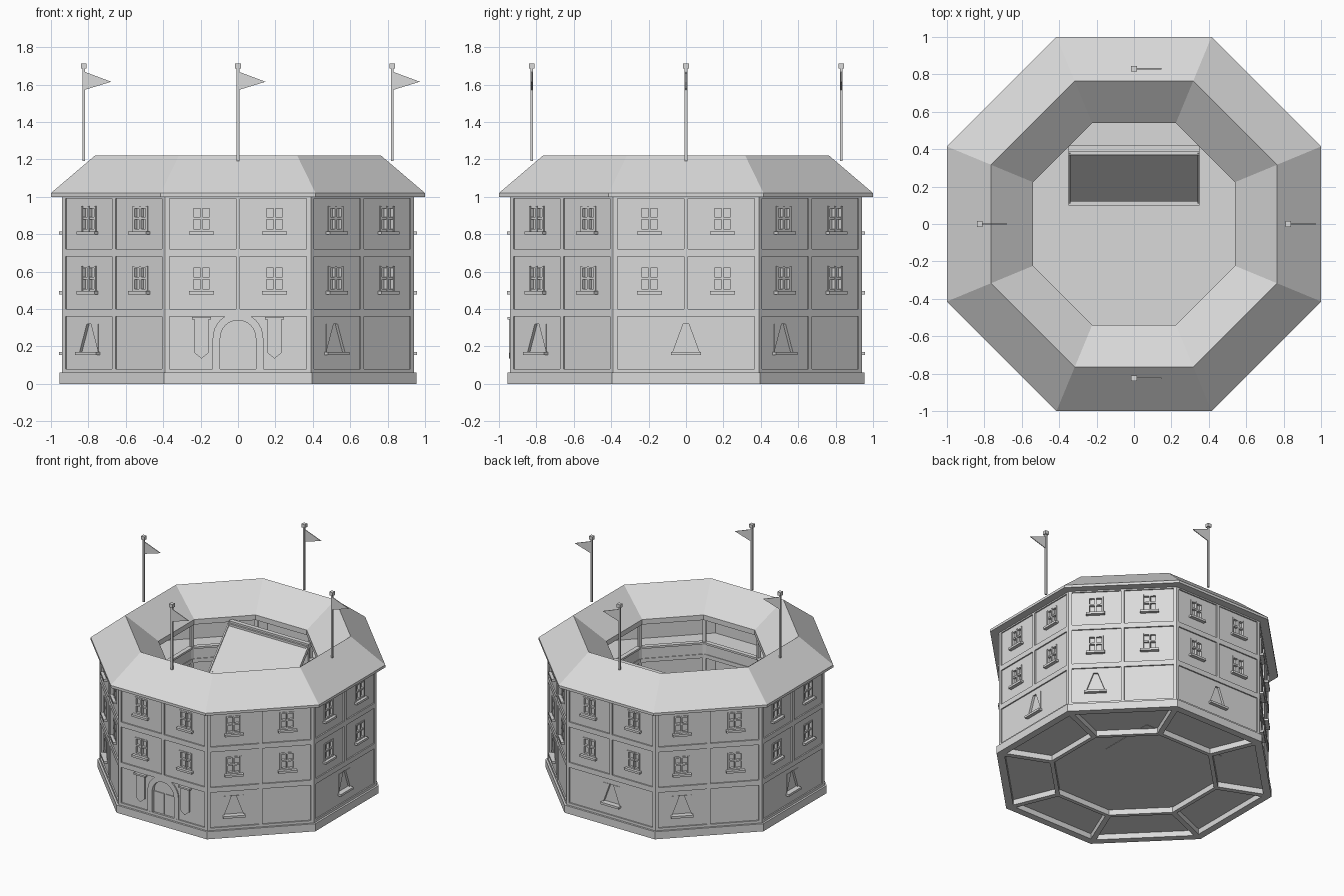
import bpy, bmesh, math
from mathutils import Matrix, Vector

cube = bpy.data.objects.get("Cube")
if cube:
    bpy.data.objects.remove(cube, do_unlink=True)

stone = bpy.data.materials.new("pale grey")
stone.use_nodes = True
GREY = (0.7, 0.7, 0.7, 1)
stone.diffuse_color = GREY
for node in stone.node_tree.nodes:
    if node.type == 'BSDF_PRINCIPLED':
        node.inputs["Base Color"].default_value = GREY

SIDES = range(8)
COS = math.cos(math.pi / 8)
WALL, FRAME = 0.93, 0.94


def turn(k):
    """Local frame of side k: x runs along the side, -y points outward."""
    return Matrix.Rotation(k * math.pi / 4, 4, 'Z')


def prism(bm, pts, y0, y1, m=Matrix()):
    """Extrude an x-z outline from y0 to y1."""
    a = [bm.verts.new(m @ Vector((x, y0, z))) for x, z in pts]
    b = [bm.verts.new(m @ Vector((x, y1, z))) for x, z in pts]
    bm.faces.new(a)
    bm.faces.new(b[::-1])
    for i in range(len(a)):
        j = (i + 1) % len(a)
        bm.faces.new((a[i], b[i], b[j], a[j]))


def box(bm, x0, x1, y0, y1, z0, z1, m=Matrix()):
    prism(bm, [(x0, z0), (x1, z0), (x1, z1), (x0, z1)], y0, y1, m)


def ring(bm, profile):
    """Sweep an (apothem, height) outline round the octagon."""
    loops = []
    for k in SIDES:
        t = (k + 0.5) * math.pi / 4
        loops.append([bm.verts.new((r / COS * math.cos(t), r / COS * math.sin(t), z))
                      for r, z in profile])
    n = len(profile)
    for k in SIDES:
        a, b = loops[k], loops[(k + 1) % 8]
        for i in range(n):
            j = (i + 1) % n
            bm.faces.new((a[i], b[i], b[j], a[j]))


def band(bm, r0, r1, z0, z1):
    ring(bm, [(r0, z0), (r1, z0), (r1, z1), (r0, z1)])


def finish(name, bm):
    bmesh.ops.recalc_face_normals(bm, faces=bm.faces)
    me = bpy.data.meshes.new(name)
    bm.to_mesh(me)
    bm.free()
    me.materials.append(stone)
    ob = bpy.data.objects.new(name, me)
    bpy.context.collection.objects.link(ob)
    return ob


def arch(r, base, centre=0.245, steps=16):
    top = [(r * math.cos(math.pi * i / steps), centre + r * math.sin(math.pi * i / steps))
           for i in range(steps + 1)]
    return [(r, base)] + top + [(-r, base)]


# Window layout: (side, centre along side, sill top)
upper = [(k, u, z) for k in SIDES for u in (-0.195, 0.195) for z in (0.495, 0.815)]
lower = [(k, -0.195 if k % 2 else 0, 0.17) for k in SIDES if k]

# Outer wall with recessed openings
bm = bmesh.new()
band(bm, 0.90, WALL, 0.05, 1.005)
wall = finish("outer_wall", bm)
bm = bmesh.new()
for k, u, z in upper:
    box(bm, u - 0.055, u + 0.055, -0.95, -0.915, z, z + 0.135, turn(k))
for k, u, z in lower:
    box(bm, u - 0.07, u + 0.07, -0.95, -0.915, z, z + 0.15, turn(k))
prism(bm, arch(0.095, 0.062), -0.95, -0.912)
cutter = finish("opening_cutter", bm)
cutter.hide_render = True
mod = wall.modifiers.new("openings", 'BOOLEAN')
mod.operation, mod.solver, mod.object = 'DIFFERENCE', 'EXACT', cutter
bpy.context.view_layer.objects.active = wall
bpy.ops.object.modifier_apply(modifier=mod.name)
bpy.data.objects.remove(cutter, do_unlink=True)

# Beams and posts framing the wall panels
bm = bmesh.new()
for z0, z1 in ((0.06, 0.08), (0.36, 0.40), (0.68, 0.72), (0.99, 1.005)):
    band(bm, WALL - 0.005, FRAME, z0, z1)
for k in SIDES:
    for s in (-1, 1):
        e = sorted((s * 0.366, s * 0.389))
        box(bm, *e, -FRAME, -WALL + 0.005, 0.06, 1.0, turn(k))
    box(bm, -0.012, 0.012, -FRAME, -WALL + 0.005, 0.06 if k % 2 else 0.38, 1.0, turn(k))
finish("timber_frame", bm)

# Window frames, glazing bars, curtains and sills
bm = bmesh.new()
for k, u, z in upper:
    m = turn(k)
    for s in (-0.049, 0, 0.049):
        box(bm, u + s - 0.006, u + s + 0.006, -0.936, -0.914, z, z + 0.135, m)
    for h in (0.006, 0.07, 0.129):
        box(bm, u - 0.055, u + 0.055, -0.934, -0.914, z + h - 0.006, z + h + 0.006, m)
finish("window_bars", bm)
bm = bmesh.new()
for k, u, z in lower:
    for s in (-1, 1):
        prism(bm, [(u + s * 0.07, z), (u + s * 0.07, z + 0.15), (u + s * 0.015, z + 0.15)],
              -0.933, -0.914, turn(k))
finish("window_curtains", bm)
bm = bmesh.new()
for k, u, z in upper + lower:
    w = 0.068 if z > 0.2 else 0.08
    box(bm, u - w, u + w, -0.957, -0.925, z - 0.017, z, turn(k))
finish("window_sills", bm)

# Gateway: surround, door leaves, hanging banners
bm = bmesh.new()
prism(bm, arch(0.135, 0.06) + arch(0.095, 0.06)[::-1], -0.939, -0.925)
finish("gate_surround", bm)
bm = bmesh.new()
for s in (-1, 1):
    box(bm, *sorted((s * 0.004, s * 0.09)), -0.918, -0.905, 0.062, 0.24)
finish("gate_doors", bm)
bm = bmesh.new()
for u in (-0.195, 0.195):
    prism(bm, [(u - 0.037, 0.345), (u - 0.037, 0.165), (u, 0.135),
               (u + 0.037, 0.165), (u + 0.037, 0.345)], -0.947, -0.925)
    box(bm, u - 0.05, u + 0.05, -0.955, -0.925, 0.343, 0.356)
finish("gate_banners", bm)

# Plinth, inner sill, radial sills and floor
bm = bmesh.new()
band(bm, 0.90, 0.955, 0, 0.06)
band(bm, 0.555, 0.585, 0, 0.06)
for k in SIDES:
    box(bm, -0.02, 0.02, -0.99, -0.62, 0, 0.055, turn(k + 0.5))
finish("plinth_and_sills", bm)
bm = bmesh.new()
r = 0.91 / COS
bmesh.ops.create_cone(bm, cap_ends=True, segments=8, radius1=r, radius2=r, depth=0.015,
                      matrix=Matrix.Translation((0, 0, 0.05)) @ Matrix.Rotation(math.pi / 8, 4, 'Z'))
finish("yard_floor", bm)

# Galleries open to the yard
bm = bmesh.new()
for z in (0.40, 0.72):
    band(bm, 0.56, 0.91, z - 0.03, z)
finish("gallery_floors", bm)
bm = bmesh.new()
for z in (0.06, 0.40, 0.72):
    band(bm, 0.565, 0.58, z, z + 0.08)
    band(bm, 0.555, 0.59, z + 0.08, z + 0.095)
finish("gallery_parapets", bm)
bm = bmesh.new()
for k in SIDES:
    box(bm, -0.012, 0.012, -0.63, -0.606, 0.05, 1.01, turn(k + 0.5))
finish("gallery_posts", bm)

# Ring roof
bm = bmesh.new()
ring(bm, [(1.0, 1.0), (1.0, 1.02), (0.765, 1.22), (0.54, 1.04), (0.54, 1.0)])
finish("ring_roof", bm)

# Stage with back wall, columns and lean-to roof
bm = bmesh.new()
box(bm, -0.35, 0.35, 0.10, 0.56, 0.04, 0.16)
finish("stage_deck", bm)
bm = bmesh.new()
box(bm, -0.34, 0.34, 0.39, 0.41, 0.16, 0.99)
finish("stage_back_wall", bm)
bm = bmesh.new()
for x in (-0.32, 0.32):
    bmesh.ops.create_cone(bm, cap_ends=True, segments=12, radius1=0.015, radius2=0.015,
                          depth=0.56, matrix=Matrix.Translation((x, 0.15, 0.44)))
finish("stage_columns", bm)
bm = bmesh.new()
side = Matrix.Rotation(math.pi / 2, 4, 'Z')
prism(bm, [(0.12, 0.70), (0.38, 1.0), (0.38, 0.975), (0.12, 0.675)], -0.345, 0.345, side)
for y in (-0.345, 0.345):
    prism(bm, [(0.11, 0.70), (0.38, 1.01), (0.38, 0.97), (0.11, 0.66)], y - 0.006, y + 0.006, side)
box(bm, -0.35, 0.35, 0.37, 0.39, 0.97, 1.005)
box(bm, -0.35, 0.35, 0.385, 0.42, 0.985, 1.02)
finish("stage_roof", bm)

# Four flagpoles with pennants
for name, x, y in (("front", 0, -0.825), ("back", 0, 0.83), ("left", 0.825, 0), ("right", -0.825, 0)):
    bm = bmesh.new()
    box(bm, x - 0.007, x + 0.007, y - 0.007, y + 0.007, 1.19, 1.69)
    box(bm, x - 0.015, x + 0.015, y - 0.015, y + 0.015, 1.685, 1.712)
    finish(name + "_flagpole", bm)
    bm = bmesh.new()
    prism(bm, [(x, 1.57), (x + 0.147, 1.615), (x, 1.67)], y - 0.003, y + 0.003)
    finish(name + "_pennant", bm)
